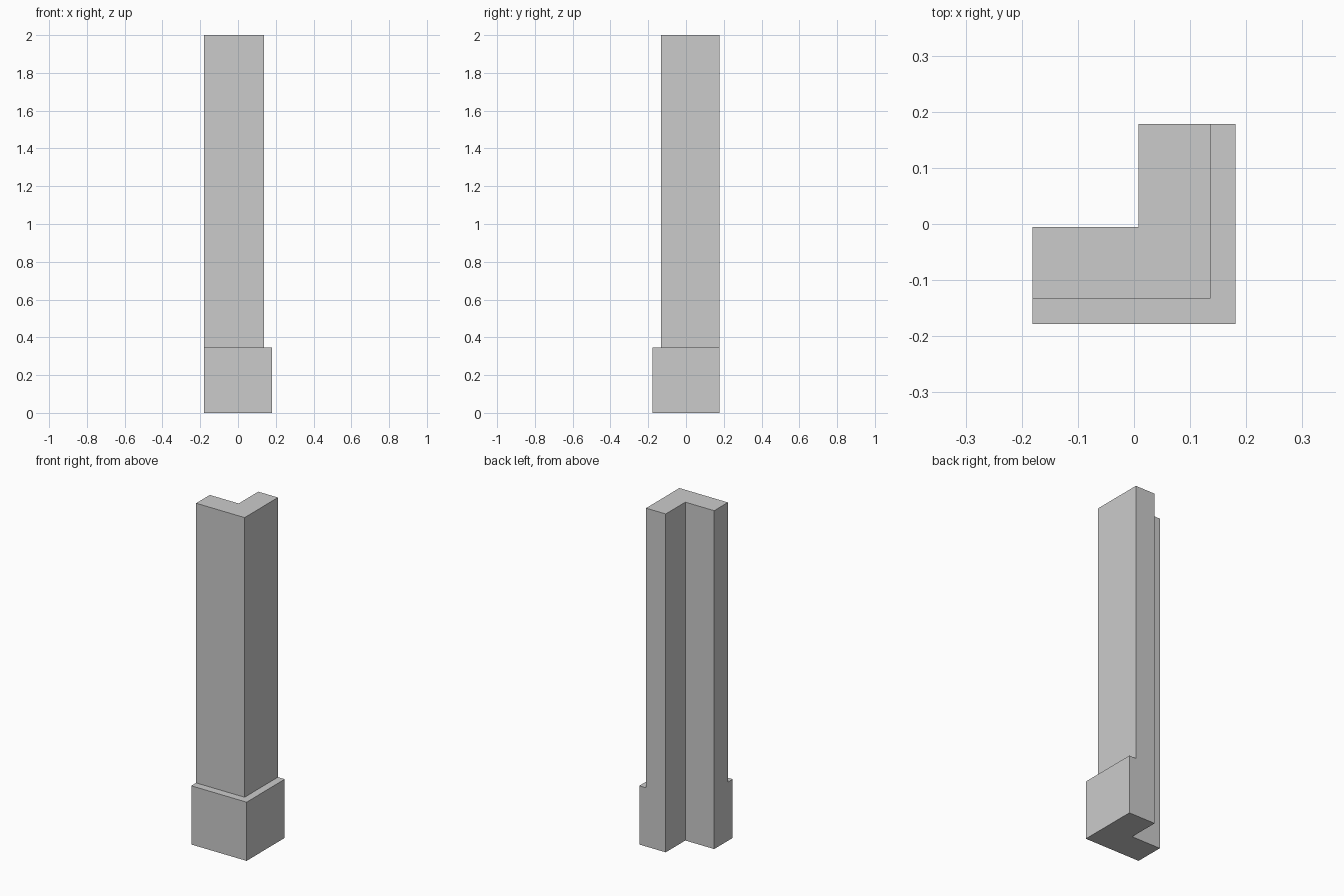
import bpy, bmesh

if "Cube" in bpy.data.objects:
    bpy.data.objects.remove(bpy.data.objects["Cube"])

PLINTH_H, TOTAL_H = 0.347, 2.0

# Shared back of the L (from right end, round the inner corner, to left end)
back = [(0.1365, 0.178), (0.008, 0.178), (0.008, -0.005),
        (-0.181, -0.005), (-0.181, -0.133)]
# Outer corners of the wider plinth and of the slimmer shaft
plinth_outer = [(-0.181, -0.178), (0.181, -0.178), (0.181, 0.178)]
shaft_outer = [(0.1365, -0.133)]

bm = bmesh.new()


def verts(points, z):
    return [bm.verts.new((x, y, z)) for x, y in points]


def walls(low, high):
    n = len(low)
    for i in range(n):
        j = (i + 1) % n
        bm.faces.new((low[i], low[j], high[j], high[i]))


# Plinth: closed underneath, with L-shaped side walls
base = verts(back + plinth_outer, 0)
rim = verts(back + plinth_outer, PLINTH_H)
bm.faces.new(base[::-1])
walls(base, rim)

# Ledge between plinth and shaft, on the two outer sides only
corner = verts(shaft_outer, PLINTH_H)
bm.faces.new(rim[4:] + [rim[0]] + corner)

# Shaft: rises flush with the plinth on the inner sides and ends
foot = rim[:5] + corner
top = verts(back + shaft_outer, TOTAL_H)
walls(foot, top)
bm.faces.new(top)

bmesh.ops.recalc_face_normals(bm, faces=bm.faces)
mesh = bpy.data.meshes.new("corner_post")
bm.to_mesh(mesh)
bm.free()
bpy.context.collection.objects.link(bpy.data.objects.new("corner_post", mesh))
